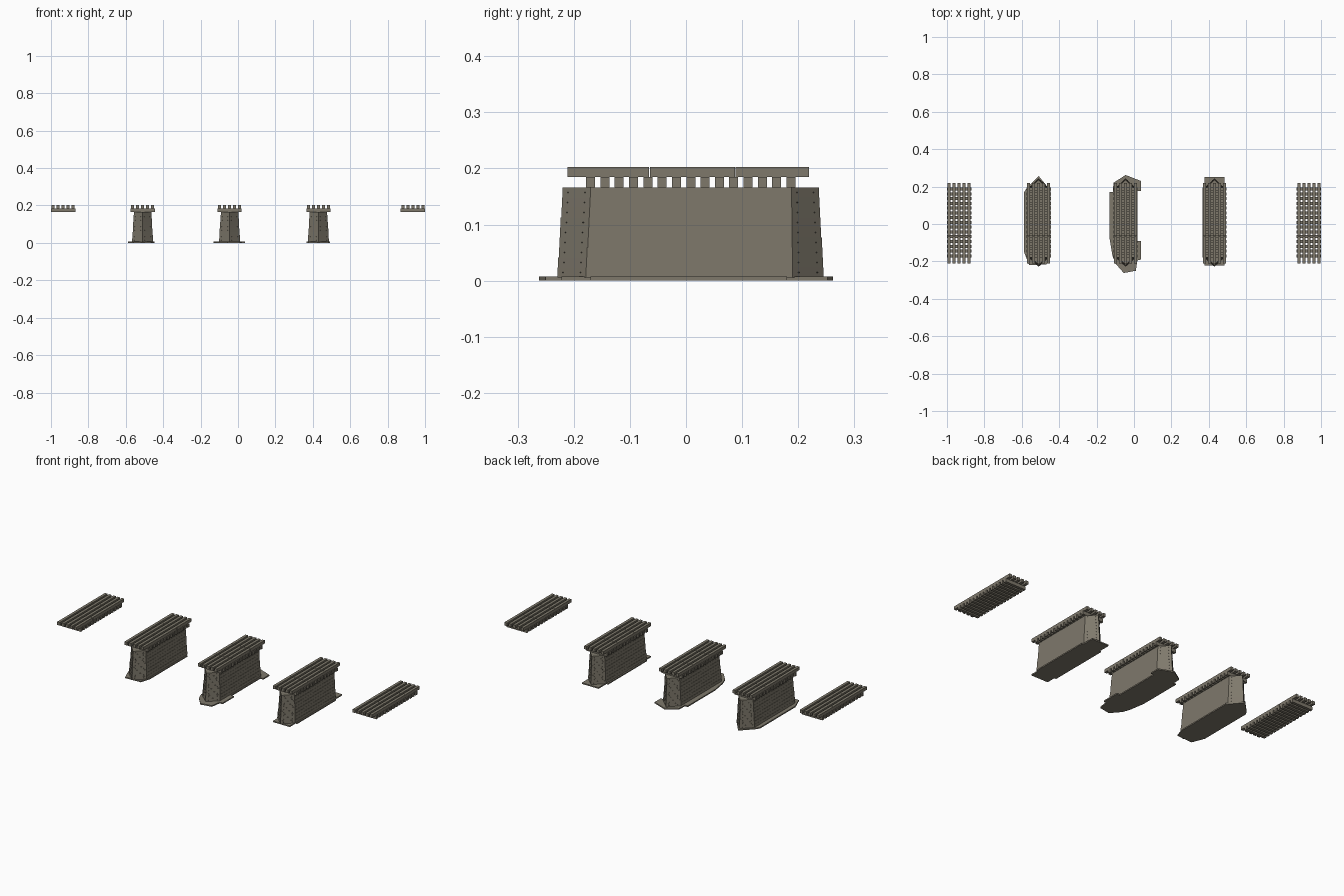
import bpy, bmesh
from mathutils import Vector

cube = bpy.data.objects.get("Cube")
if cube:
    bpy.data.objects.remove(cube, do_unlink=True)


def material(name, rgb):
    m = bpy.data.materials.new(name)
    m.use_nodes = True
    m.diffuse_color = (*rgb, 1)
    bsdf = next(n for n in m.node_tree.nodes if n.type == 'BSDF_PRINCIPLED')
    bsdf.inputs["Base Color"].default_value = (*rgb, 1)
    bsdf.inputs["Roughness"].default_value = 0.9
    return m


WOOD = material("weathered_timber", (0.21, 0.19, 0.148))
IRON = material("dark_iron", (0.05, 0.047, 0.04))


def finish(name, bm, mat):
    bmesh.ops.recalc_face_normals(bm, faces=bm.faces)
    me = bpy.data.meshes.new(name)
    bm.to_mesh(me)
    bm.free()
    me.materials.append(mat)
    ob = bpy.data.objects.new(name, me)
    bpy.context.collection.objects.link(ob)
    return ob


def add_box(bm, lo, hi):
    lo, hi = Vector(lo), Vector(hi)
    made = bmesh.ops.create_cube(bm, size=1)
    bmesh.ops.scale(bm, vec=hi - lo, verts=made["verts"])
    bmesh.ops.translate(bm, vec=(lo + hi) / 2, verts=made["verts"])


def loft(bm, rings):
    loops = [[bm.verts.new(p) for p in ring] for ring in rings]
    for a, b in zip(loops, loops[1:]):
        for i in range(len(a)):
            j = (i + 1) % len(a)
            bm.faces.new((a[i], a[j], b[j], b[i]))
    bm.faces.new(loops[0][::-1])
    bm.faces.new(loops[-1])


# Timber deck grid: cross logs below, jointed long beams above
def deck_grid(label, cx):
    bm = bmesh.new()
    for i in range(15):
        y = -0.17 + i * 0.0255
        add_box(bm, (cx - 0.065, y - 0.008, 0.166), (cx + 0.065, y + 0.008, 0.185))
    finish(label + "_cross_logs", bm, WOOD)
    bm = bmesh.new()
    joints = (-0.212, -0.065, 0.088, 0.22)
    for k in range(-2, 3):
        x = cx + k * 0.0265
        for a, b in zip(joints, joints[1:]):
            add_box(bm, (x - 0.008, a + 0.0005, 0.185), (x + 0.008, b - 0.0005, 0.203))
    finish(label + "_long_beams", bm, WOOD)


# Pier outline with pointed noses, t runs from foot (0) to top (1)
def pier_outline(cx, t):
    w = 0.056 - 0.009 * t
    front, back = -0.229 + 0.009 * t, 0.245 - 0.008 * t
    fs, bs = -0.178 + 0.008 * t, 0.19 - 0.002 * t
    return [(cx, front), (cx + w, fs), (cx + w, bs),
            (cx, back), (cx - w, bs), (cx - w, fs)]


def pier(label, cx):
    # Stacked courses, each set back a little from the one below
    bm = bmesh.new()
    base, top, courses = 0.006, 0.166, 9
    step = (top - base) / courses
    rings = []
    for i in range(courses):
        outline = pier_outline(cx, i / (courses - 1))
        for z in (base + i * step, base + (i + 1) * step):
            rings.append([(x, y, z) for x, y in outline])
    loft(bm, rings)
    finish(label + "_body", bm, WOOD)

    # Bolt heads on the four nose faces
    bm = bmesh.new()
    for i in range(courses):
        pts = [Vector(p) for p in pier_outline(cx, i / (courses - 1))]
        z = base + (i + 0.5) * step
        for a, b in ((0, 1), (2, 3), (3, 4), (5, 0)):
            for f in (0.2, 0.8):
                p = pts[a].lerp(pts[b], f)
                add_box(bm, (p.x - 0.001, p.y - 0.001, z - 0.001),
                        (p.x + 0.001, p.y + 0.001, z + 0.001))
    finish(label + "_bolts", bm, IRON)


def footing(label, outline):
    bm = bmesh.new()
    loft(bm, [[(x, y, z) for x, y in outline] for z in (0, 0.007)])
    finish(label + "_footing", bm, WOOD)


piers = {"right_pier": -0.51, "middle_pier": -0.045, "left_pier": 0.43}
for label, cx in piers.items():
    pier(label, cx)
    deck_grid(label, cx)
for label, cx in (("right_bank", -0.935), ("left_bank", 0.935)):
    deck_grid(label, cx)

# Irregular ground slabs under each pier
footing("right_pier", [(-0.56, -0.22), (-0.465, -0.215), (-0.447, -0.16), (-0.447, 0.18),
                       (-0.51, 0.257), (-0.575, 0.19), (-0.588, 0.17), (-0.588, -0.15)])
footing("middle_pier", [(-0.055, -0.262), (0.01, -0.25), (0.018, -0.195), (0.037, -0.19),
                        (0.037, -0.09), (0.018, -0.09), (0.018, 0.175), (0.037, 0.176),
                        (0.037, 0.23), (-0.045, 0.262), (-0.11, 0.22), (-0.113, 0.17),
                        (-0.13, 0.17), (-0.13, -0.08), (-0.115, -0.17), (-0.1, -0.21)])
footing("left_pier", [(0.377, -0.222), (0.483, -0.222), (0.483, -0.17), (0.493, -0.17),
                      (0.493, 0.18), (0.483, 0.18), (0.483, 0.252), (0.377, 0.252),
                      (0.377, 0.18), (0.366, 0.18), (0.366, -0.17), (0.377, -0.17)])
